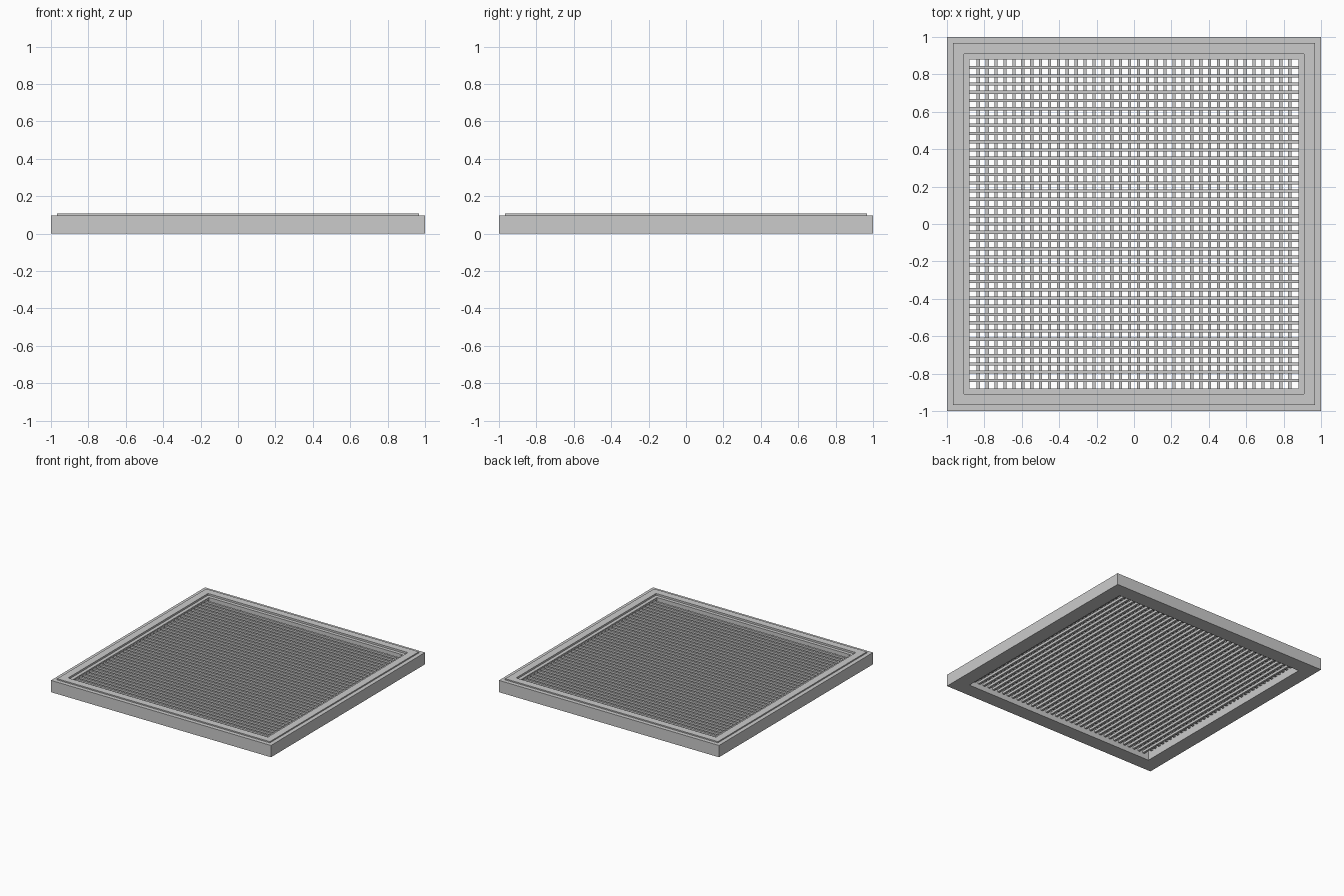
import bpy, bmesh

if "Cube" in bpy.data.objects:
    bpy.data.objects.remove(bpy.data.objects["Cube"])


def finish(name, bm):
    bmesh.ops.recalc_face_normals(bm, faces=bm.faces)
    mesh = bpy.data.meshes.new(name)
    bm.to_mesh(mesh)
    bm.free()
    obj = bpy.data.objects.new(name, mesh)
    bpy.context.collection.objects.link(obj)
    return obj


def square_ring(name, profile):
    """Sweep a closed (half width, z) profile round a mitred square."""
    bm = bmesh.new()
    corners = [(-1, -1), (1, -1), (1, 1), (-1, 1)]
    loops = [[bm.verts.new((cx * r, cy * r, z)) for r, z in profile]
             for cx, cy in corners]
    n = len(profile)
    for i in range(4):
        a, b = loops[i], loops[(i + 1) % 4]
        for j in range(n):
            k = (j + 1) % n
            bm.faces.new((a[j], b[j], b[k], a[k]))
    return finish(name, bm)


def bar_row(name, count, axis, thickness, z0, z1):
    """Evenly spaced bars spanning the opening, stepped along x or y."""
    bm = bmesh.new()
    pitch = 2 * OPENING / count
    for i in range(1, count):
        p = -OPENING + i * pitch
        verts = bmesh.ops.create_cube(bm, size=1)["verts"]
        for v in verts:
            across = p + v.co.x * thickness
            along = v.co.y * 2 * (OPENING + 0.005)
            z = z0 + (v.co.z + 0.5) * (z1 - z0)
            v.co = (across, along, z) if axis == "x" else (along, across, z)
    return finish(name, bm)


OPENING = 0.88

# Outer frame with raised trim band and a lower inner ledge
square_ring("frame", [
    (1.0, 0.0), (1.0, 0.097), (0.967, 0.097), (0.967, 0.107),
    (0.908, 0.107), (0.908, 0.092), (OPENING, 0.092), (OPENING, 0.0)])

# Upper layer of bars running left to right
bar_row("cross_bars", 40, "y", 0.017, 0.063, 0.083)

# Lower layer of bars running front to back
bar_row("long_bars", 37, "x", 0.017, 0.043, 0.063)
